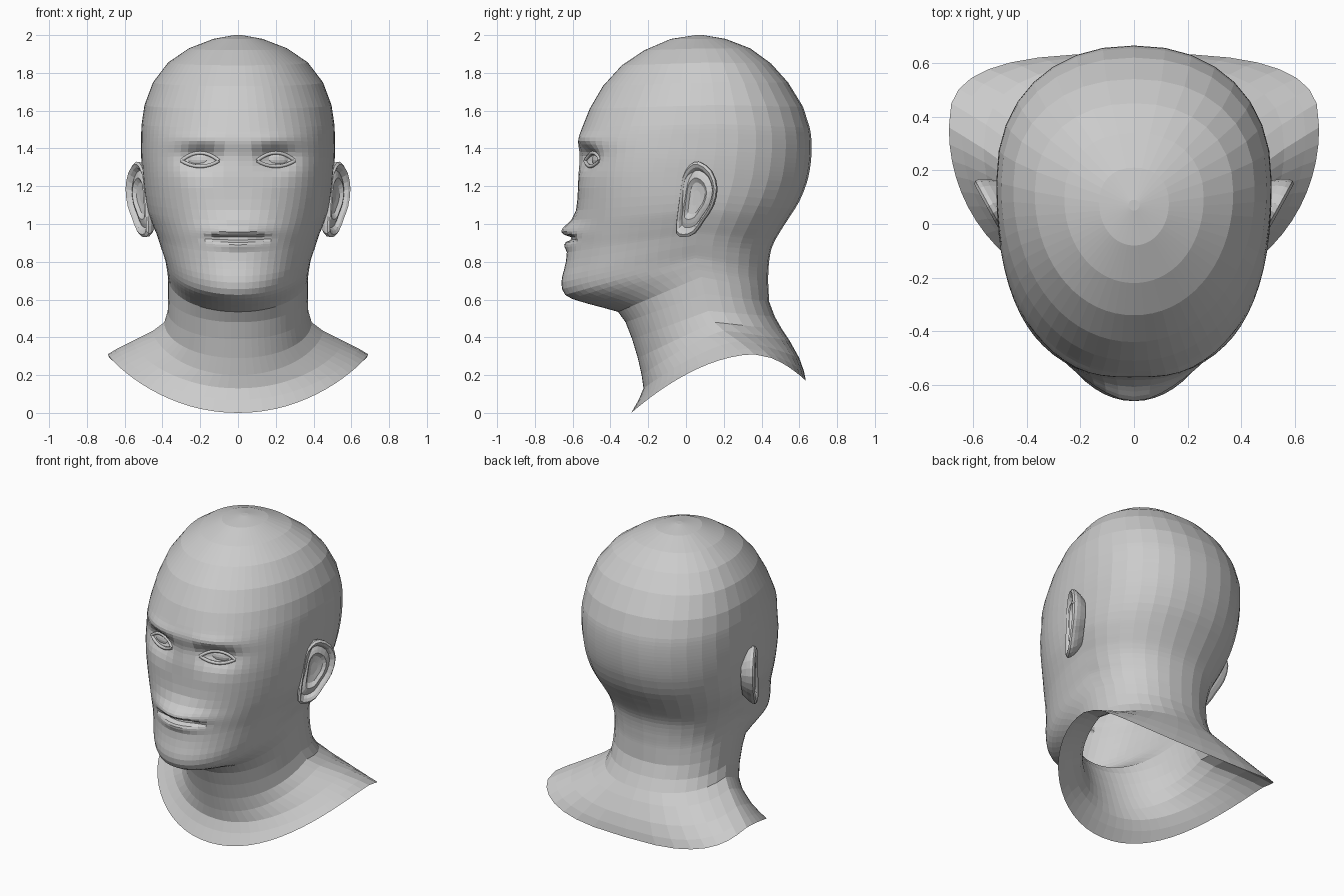
import bpy
import bmesh
import math
from mathutils import Vector, Matrix
from mathutils.bvhtree import BVHTree

default_cube = bpy.data.objects.get("Cube")
if default_cube:
    bpy.data.objects.remove(default_cube, do_unlink=True)

# One plain clay colour for everything
clay = bpy.data.materials.new("clay_grey")
clay.use_nodes = True
clay.diffuse_color = (0.6, 0.6, 0.6, 1)
clay.node_tree.nodes["Principled BSDF"].inputs["Base Color"].default_value = clay.diffuse_color


def finish(name, data):
    data.materials.append(clay)
    obj = bpy.data.objects.new(name, data)
    bpy.context.collection.objects.link(obj)
    return obj


def mesh_object(name, bm):
    bmesh.ops.recalc_face_normals(bm, faces=bm.faces[:])
    mesh = bpy.data.meshes.new(name)
    bm.to_mesh(mesh)
    return finish(name, mesh)


def catmull(p0, p1, p2, p3, t):
    """Smooth blend between the rows p1 and p2."""
    return [0.5 * (2 * b + (c - a) * t + (2 * a - 5 * b + 4 * c - d) * t * t
                   + (3 * b - a - 3 * c + d) * t ** 3)
            for a, b, c, d in zip(p0, p1, p2, p3)]


def bridge(bm, rings):
    for upper, lower in zip(rings, rings[1:]):
        for i in range(len(upper)):
            j = (i + 1) % len(upper)
            bm.faces.new((upper[i], upper[j], lower[j], lower[i]))


def bell(value, centre, width):
    return math.exp(-((value - centre) / width) ** 2)


# Outlines from crown to collar: front (y, z), side (x, y, z), back (y, z)
FRONT = [(.05, 2), (-.08, 1.98), (-.22, 1.92), (-.34, 1.84), (-.44, 1.73), (-.51, 1.61),
         (-.55, 1.51), (-.57, 1.44), (-.565, 1.36), (-.57, 1.25), (-.575, 1.13),
         (-.59, 1.02), (-.61, .93), (-.625, .85), (-.645, .76), (-.66, .69),
         (-.64, .625), (-.56, .59), (-.45, .56), (-.36, .535), (-.32, .48),
         (-.285, .39), (-.255, .29), (-.235, .2), (-.225, .13), (-.25, .07), (-.29, 0)]
SIDE = [(.02, .07, 2), (.13, .08, 1.98), (.26, .1, 1.93), (.37, .12, 1.855),
        (.45, .14, 1.75), (.495, .15, 1.63), (.51, .16, 1.53), (.513, .16, 1.43),
        (.512, .15, 1.34), (.505, .14, 1.25), (.495, .12, 1.16), (.48, .1, 1.08),
        (.455, .08, 1.01), (.43, .06, .95), (.41, .05, .89), (.395, .05, .85),
        (.385, .05, .82), (.38, .05, .79), (.375, .06, .76), (.37, .08, .72),
        (.37, .1, .63), (.372, .12, .54), (.39, .15, .48), (.45, .2, .435),
        (.56, .28, .38), (.64, .33, .34), (.69, .36, .31)]
BACK = [(.09, 2), (.21, 1.98), (.34, 1.93), (.45, 1.85), (.54, 1.75), (.62, 1.62),
        (.655, 1.51), (.665, 1.42), (.66, 1.32), (.64, 1.22), (.6, 1.12), (.55, 1.04),
        (.505, .97), (.47, .91), (.45, .86), (.44, .8), (.437, .76), (.435, .72),
        (.435, .69), (.437, .65), (.44, .59), (.47, .51), (.51, .44), (.55, .38),
        (.6, .29), (.625, .22), (.635, .17)]
EYE_X, EYE_Z, MOUTH_Z = 0.2, 1.34, 0.925


def face_relief(x, z):
    """How far the face is pushed back at this spot."""
    ax = abs(x)
    socket = 0.062 * bell(ax, EYE_X, 0.11) * bell(z, 1.355, 0.05 if z > 1.355 else 0.075)
    brow = -0.012 * bell(z, 1.45, 0.03) * bell(ax, 0.2, 0.13)
    lip = -0.058 * bell(z, 0.965, 0.05) * bell(ax, 0, 0.16)
    lower_lip = -0.022 * bell(z, 0.885, 0.03) * bell(ax, 0, 0.13)
    mouth = 0.045 * bell(z, MOUTH_Z, 0.015) * math.exp(-(ax / 0.15) ** 6)
    return socket + brow + lip + lower_lip + mouth


def head_ring(row, angles):
    fy, fz, sx, sy, sz, by, bz = row
    low = min(1, max(0, (0.3 - fz) / 0.3))
    points = []
    for a in angles:
        c, s = math.cos(a), math.sin(a)
        ahead = c > 0
        n = 2.05 + 0.5 * bell(fz, 1.25, 0.28) if ahead else 2.2 + 0.7 * low
        w = abs(c) ** (2 / n)
        x = math.copysign(sx * abs(s) ** (2 / n), s)
        end_y, end_z = (fy, fz) if ahead else (by, bz)
        y = sy + (end_y - sy) * w
        z = sz + (end_z - sz) * w ** (1 + 0.8 * low)
        if ahead and y < -0.1 and fz > 0.6:
            y += face_relief(x, z)
        points.append(Vector((x, y, z)))
    return points


# Head, neck and open collar as one loft, with finer rings on the face
half = [math.pi / 2 * i / 17 for i in range(17)]
half += [math.pi / 2 * (1 + i / 8) for i in range(8)]
angles = half + [math.pi] + [-a for a in reversed(half[1:])]
rows = [f + s + b for f, s, b in zip(FRONT, SIDE, BACK)]
bm = bmesh.new()
rings = []
last = len(rows) - 1
for i in range(last):
    steps = 6 if 11 <= i <= 12 else 4 if 6 <= i <= 8 else 2 if 9 <= i <= 17 else 1
    for k in range(steps):
        row = catmull(rows[max(i - 1, 0)], rows[i], rows[i + 1],
                      rows[min(i + 2, last)], k / steps)
        rings.append([bm.verts.new(p) for p in head_ring(row, angles)])
rings.append([bm.verts.new(p) for p in head_ring(rows[last], angles)])
bridge(bm, rings)
bm.faces.new(rings[0])
bm.normal_update()
surface = BVHTree.FromBMesh(bm)
mesh_object("head_and_neck", bm)
bm.free()


def skin_y(x, z):
    hit = surface.ray_cast(Vector((x, -2, z)), Vector((0, 1, 0)))[0]
    return hit.y if hit else -0.5


def add_eye(side, label):
    # Flattened eyeball showing between the lids
    bm = bmesh.new()
    spot = Vector((side * EYE_X, skin_y(side * EYE_X, EYE_Z) + 0.05, EYE_Z))
    place = (Matrix.Translation(spot) @ Matrix.Rotation(side * 0.3, 4, "Z")
             @ Matrix.Diagonal((0.1, 0.063, 0.055, 1)))
    bmesh.ops.create_uvsphere(bm, u_segments=20, v_segments=12, radius=1, matrix=place)
    mesh_object(label + "_eyeball", bm)
    bm.free()
    # Lids follow the skin in two arcs
    for lid, lift in (("upper", 0.042), ("lower", -0.03)):
        curve = bpy.data.curves.new(label + "_lid", "CURVE")
        curve.dimensions = "3D"
        curve.bevel_depth = 0.01
        curve.bevel_resolution = 1
        curve.use_fill_caps = True
        spline = curve.splines.new("POLY")
        spline.points.add(10)
        for i, point in enumerate(spline.points):
            s = i / 5 - 1
            x = side * (EYE_X + 0.1 * s)
            z = EYE_Z - 0.005 + lift * (1 - s * s)
            point.co = (x, skin_y(x, z) - 0.004 * (1 - s * s), z, 1)
        finish(label + "_" + lid + "_eyelid", curve)


# Ear outline (y, z), and the nested rings of its back, rim and bowl (scale, depth)
EAR = [(.07, 1.33), (.135, 1.28), (.163, 1.19), (.14, 1.09), (.095, 1.02), (.045, .95),
       (-.01, .93), (-.05, .95), (-.045, 1.04), (-.03, 1.15), (-.015, 1.25), (.02, 1.31)]
EAR_RINGS = [(.7, -.07), (.9, -.035), (.99, -.012), (1, .004), (.93, .014), (.84, .006),
             (.76, -.012), (.66, -.004), (.55, .002), (.42, -.014), (.2, -.018)]


def add_ear(side, label):
    outline = []
    count = len(EAR)
    for i in range(count):
        around = [EAR[(i + k) % count] for k in (-1, 0, 1, 2)]
        outline += [catmull(*around, t) for t in (0, 0.5)]
    outward = Vector((1, -0.55, 0)).normalized()
    bm = bmesh.new()
    rings = []
    for scale, depth in EAR_RINGS:
        ring = []
        for y, z in outline:
            y2 = 0.045 + (y - 0.045) * scale
            z2 = 1.14 + (z - 1.14) * scale
            p = Vector((0.498 + 0.55 * y2, y2, z2)) + outward * depth
            p.x *= side
            ring.append(bm.verts.new(p))
        rings.append(ring)
    bridge(bm, rings)
    bm.faces.new(rings[-1])
    bm.faces.new(rings[0])
    mesh_object(label + "_ear", bm)
    bm.free()


for side, label in ((1, "left"), (-1, "right")):
    add_eye(side, label)
    add_ear(side, label)
